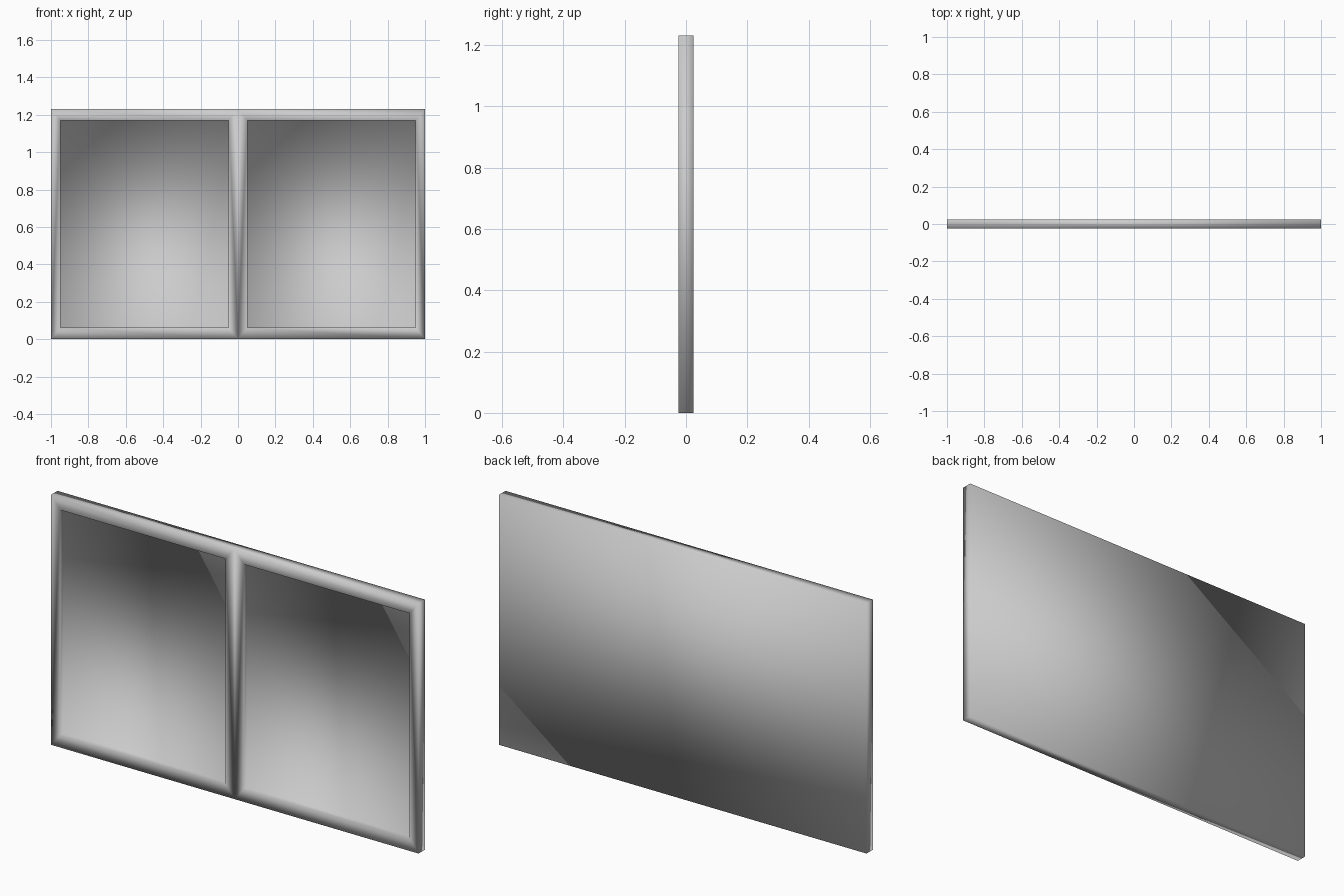
import bpy, bmesh
from mathutils import Vector, Matrix

cube = bpy.data.objects.get("Cube")
if cube:
    bpy.data.objects.remove(cube, do_unlink=True)

WIDTH, DEPTH, HEIGHT = 2.0, 0.05, 1.23
INSET_SCALE, RECESS = 0.9, 0.025

# One grey for the whole panel
grey = bpy.data.materials.new("plain grey")
grey.use_nodes = True
colour = (0.6, 0.6, 0.6, 1.0)
grey.diffuse_color = colour
grey.node_tree.nodes["Principled BSDF"].inputs["Base Color"].default_value = colour

# Slab
bm = bmesh.new()
place = Matrix.Translation((0, 0, HEIGHT / 2)) @ Matrix.Diagonal((WIDTH, DEPTH, HEIGHT, 1))
bmesh.ops.create_cube(bm, size=1, matrix=place)

# Split the front face down the middle
front_edges = [e for e in bm.edges
               if all(v.co.y < 0 for v in e.verts)
               and abs(e.verts[0].co.x - e.verts[1].co.x) > 1]
bmesh.ops.subdivide_edges(bm, edges=front_edges, cuts=1)
bm.normal_update()

# Frame border around each pane
halves = [f for f in bm.faces if f.normal.y < -0.9]
panes = bmesh.ops.extrude_discrete_faces(bm, faces=halves)["faces"]
for pane in panes:
    centre = pane.calc_center_median()
    for v in pane.verts:
        v.co = centre + (v.co - centre) * INSET_SCALE

# Diagonals of the upright frame members run from the foot to the pane top
for pane in panes:
    for top in [v for v in pane.verts if v.co.z > HEIGHT / 2]:
        feet = [v for v in bm.verts
                if v.co.y < 0 and v.co.z < 0.001 and abs(v.co.x - top.co.x) < 0.1]
        for foot in feet:
            bmesh.ops.connect_verts(bm, verts=[foot, top])

# Recessed panes
sunk = bmesh.ops.extrude_discrete_faces(bm, faces=panes)["faces"]
for pane in sunk:
    for v in pane.verts:
        v.co += Vector((0, RECESS, 0))

bmesh.ops.recalc_face_normals(bm, faces=bm.faces[:])
for f in bm.faces:
    f.smooth = True

mesh = bpy.data.meshes.new("window_panel")
bm.to_mesh(mesh)
bm.free()
mesh.materials.append(grey)
panel = bpy.data.objects.new("window_panel", mesh)
bpy.context.collection.objects.link(panel)
